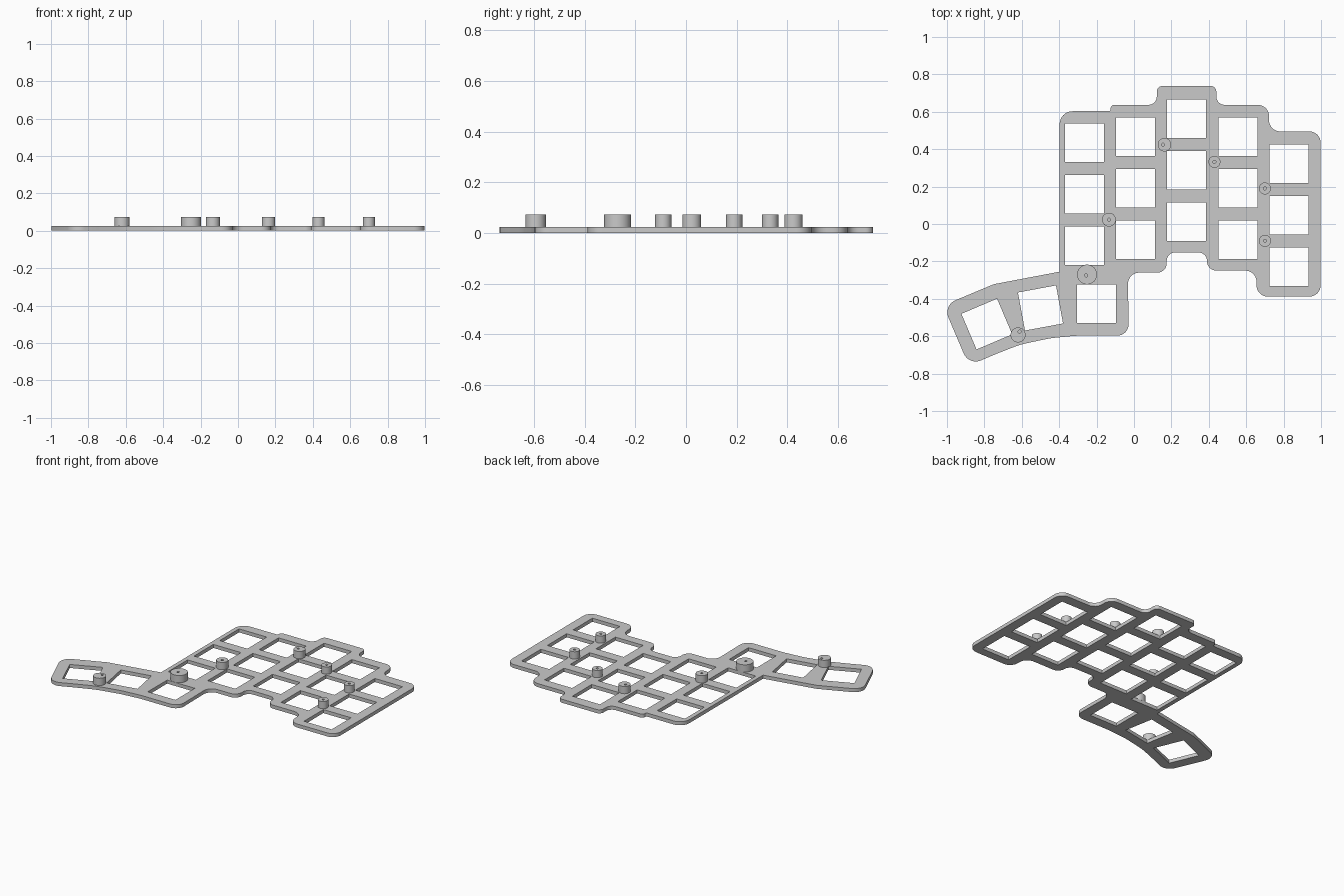
import bpy, bmesh
from math import sin, cos, tan, pi, radians
from mathutils import Vector

cube = bpy.data.objects.get("Cube")
if cube:
    bpy.data.objects.remove(cube)

THICK, TOP = 0.024, 0.073
KEY, PITCH = 0.207, 0.275

grey = bpy.data.materials.new("plain grey")
grey.use_nodes = True
colour = (0.59, 0.59, 0.59, 1)
grey.diffuse_color = colour
grey.node_tree.nodes["Principled BSDF"].inputs["Base Color"].default_value = colour


def rounded(corners, steps=8):
    """Fillet each (x, y, radius) corner of a closed outline."""
    out = []
    for i, (x, y, r) in enumerate(corners):
        p = Vector((x, y))
        if r == 0:
            out.append(p)
            continue
        a = (Vector(corners[i - 1][:2]) - p).normalized()
        b = (Vector(corners[(i + 1) % len(corners)][:2]) - p).normalized()
        half = a.angle(b) / 2
        centre = p + (a + b).normalized() * r / sin(half)
        start = p + a * r / tan(half) - centre
        end = p + b * r / tan(half) - centre
        sweep = pi - 2 * half
        for k in range(steps + 1):
            t = k / steps
            out.append(centre + (start * sin((1 - t) * sweep)
                                 + end * sin(t * sweep)) / sin(sweep))
    return out


def square(x, y, degrees=0):
    """Key opening, turned about its centre."""
    t = radians(degrees)
    h = KEY / 2
    return [Vector((x + u * cos(t) - v * sin(t), y + u * sin(t) + v * cos(t)))
            for u, v in ((-h, -h), (h, -h), (h, h), (-h, h))]


# Plate outline, clockwise from the back left corner
outline = rounded([
    (-.398, .603, .07), (-.125, .603, .01), (-.125, .637, .02),
    (.122, .637, .045), (.122, .738, .03), (.44, .738, .03), (.44, .637, .045),
    (.722, .637, .06), (.722, .495, .06), (.998, .495, .06),
    (.998, -.388, .06), (.655, -.388, .06), (.655, -.249, .06),
    (.39, -.249, .05), (.39, -.152, .045), (.175, -.152, .045),
    (.175, -.26, .05), (-.033, -.26, .06), (-.028, -.597, .06),
    (-.31, -.597, .5), (-.45, -.611, .5), (-.61, -.645, .5), (-.74, -.696, .5),
    (-.883, -.757, .07), (-1.02, -.435, .07), (-.75, -.322, .1),
    (-.398, -.255, 0)])

# Key openings: five staggered columns and a thumb fan
loops = [outline]
for x, top in ((-.265, .434), (.008, .466), (.281, .562), (.556, .466), (.829, .322)):
    loops += [square(x, top - row * PITCH) for row in range(3)]
loops += [square(-.2, -.427), square(-.5, -.449, 10.5), square(-.787, -.535, 23)]

# Plate: filled flat curve with thickness, turned into a mesh
curve = bpy.data.curves.new("switch_plate", "CURVE")
curve.dimensions = "2D"
curve.fill_mode = "BOTH"
curve.extrude = THICK / 2
for loop in loops:
    spline = curve.splines.new("POLY")
    spline.points.add(len(loop) - 1)
    for point, p in zip(spline.points, loop):
        point.co = (p.x, p.y, 0, 1)
    spline.use_cyclic_u = True
plate = bpy.data.objects.new("switch_plate", curve)
bpy.context.collection.objects.link(plate)
plate.location.z = THICK / 2
bpy.ops.object.select_all(action="DESELECT")
plate.select_set(True)
bpy.context.view_layer.objects.active = plate
bpy.ops.object.convert(target="MESH")
plate = bpy.context.object
bm = bmesh.new()
bm.from_mesh(plate.data)
bmesh.ops.remove_doubles(bm, verts=bm.verts, dist=1e-5)
bmesh.ops.recalc_face_normals(bm, faces=bm.faces)
bm.to_mesh(plate.data)
bm.free()


def standoff(name, x, y, radius, dx=0, dy=0, sides=32):
    """Round post with a small blind screw hole at an offset (dx, dy)."""
    bm = bmesh.new()
    hole, floor = 0.008, THICK + 0.005
    rings = []
    for r, z, ox, oy in ((radius, THICK, 0, 0), (radius, TOP, 0, 0),
                         (hole, TOP, dx, dy), (hole, floor, dx, dy)):
        rings.append([bm.verts.new((x + ox + r * cos(2 * pi * k / sides),
                                    y + oy + r * sin(2 * pi * k / sides), z))
                      for k in range(sides)])
    for low, high in zip(rings, rings[1:]):
        for k in range(sides):
            n = (k + 1) % sides
            bm.faces.new((low[k], low[n], high[n], high[k]))
    bm.faces.new(rings[0][::-1])
    bm.faces.new(rings[-1])
    mesh = bpy.data.meshes.new(name)
    bm.to_mesh(mesh)
    bm.free()
    obj = bpy.data.objects.new(name, mesh)
    bpy.context.collection.objects.link(obj)
    return obj


# Standoffs between the openings
parts = [plate,
         standoff("standoff_middle_back", .163, .424, .036, -.008),
         standoff("standoff_ring_back", .43, .332, .032),
         standoff("standoff_side_back", .7, .19, .032),
         standoff("standoff_side_front", .7, -.09, .032),
         standoff("standoff_inner", -.134, .023, .037),
         standoff("standoff_thumb_large", -.251, -.27, .053, -.005, -.005),
         standoff("standoff_thumb_end", -.62, -.593, .04, .008, .018)]

for obj in parts:
    obj.data.materials.clear()
    obj.data.materials.append(grey)
    bpy.ops.object.select_all(action="DESELECT")
    obj.select_set(True)
    bpy.context.view_layer.objects.active = obj
    bpy.ops.object.shade_smooth_by_angle(angle=radians(30))
